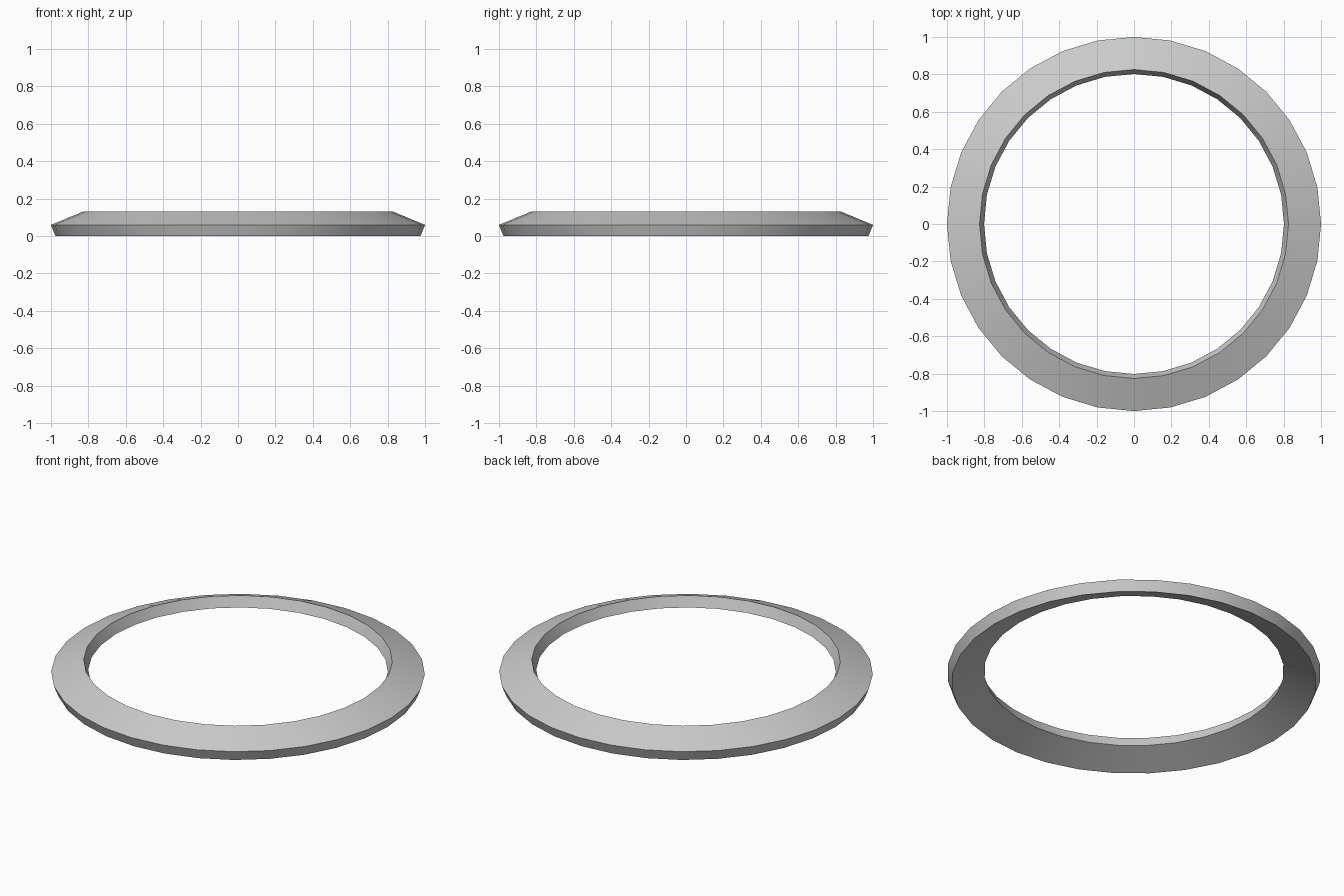
import bpy, bmesh, math

if "Cube" in bpy.data.objects:
    bpy.data.objects.remove(bpy.data.objects["Cube"])

SIDES = 32
# Tilted rectangular cross-section: (radius, height)
PROFILE = [(0.976, 0.0), (1.0, 0.06), (0.826, 0.132), (0.802, 0.072)]

# Sweep the section around the z axis
bm = bmesh.new()
rings = []
for i in range(SIDES):
    a = 2 * math.pi * i / SIDES
    rings.append([bm.verts.new((r * math.cos(a), r * math.sin(a), z)) for r, z in PROFILE])
for i in range(SIDES):
    a, b = rings[i], rings[(i + 1) % SIDES]
    for j in range(4):
        k = (j + 1) % 4
        bm.faces.new((a[j], b[j], b[k], a[k]))
bmesh.ops.recalc_face_normals(bm, faces=bm.faces)

# Conical ring
mesh = bpy.data.meshes.new("conical_ring")
bm.to_mesh(mesh)
bm.free()
ring = bpy.data.objects.new("conical_ring", mesh)
bpy.context.collection.objects.link(ring)

# Smooth around the ring, crisp along the section corners
bpy.context.view_layer.objects.active = ring
ring.select_set(True)
bpy.ops.object.shade_smooth_by_angle(angle=math.radians(30))
